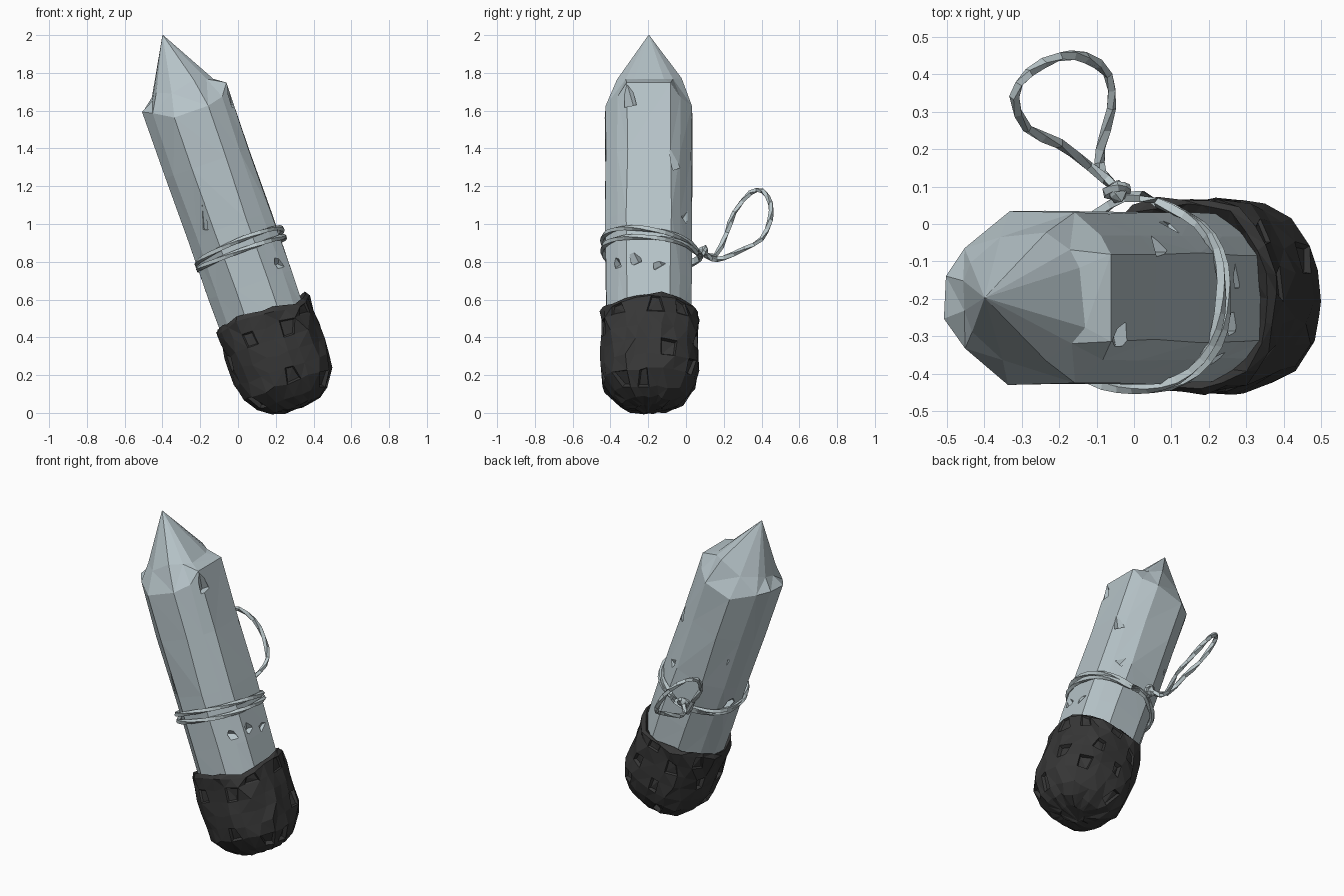
import bpy, bmesh, math, random
from mathutils import Matrix, Vector, Euler

if "Cube" in bpy.data.objects:
    bpy.data.objects.remove(bpy.data.objects["Cube"])

random.seed(7)
# leaning frame: local z runs along the crystal, local x to its right
TILT = Matrix.Rotation(math.radians(-19.3), 4, 'Y')
FRAME = Matrix.Translation((0, -0.197, 0)) @ TILT @ Matrix.Translation((0.285, 0, 0))


def material(name, rgb):
    m = bpy.data.materials.new(name)
    m.diffuse_color = (*rgb, 1)
    m.use_nodes = True
    m.node_tree.nodes["Principled BSDF"].inputs["Base Color"].default_value = m.diffuse_color
    return m


PALE = material("pale_crystal", (0.47, 0.55, 0.58))
CORD = material("pale_cord", (0.50, 0.58, 0.60))
DARK = material("dark_rock", (0.038, 0.038, 0.038))


def add_object(name, bm, mat):
    bmesh.ops.recalc_face_normals(bm, faces=bm.faces)
    me = bpy.data.meshes.new(name)
    bm.to_mesh(me)
    bm.free()
    me.materials.append(mat)
    ob = bpy.data.objects.new(name, me)
    bpy.context.collection.objects.link(ob)
    return ob


def loft(bm, rings):
    """Skin a stack of closed rings, capping both ends."""
    loops = [[bm.verts.new(p) for p in ring] for ring in rings]
    for a, b in zip(loops, loops[1:]):
        n = len(a)
        for i in range(n):
            bm.faces.new((a[i], a[(i + 1) % n], b[(i + 1) % n], b[i]))
    bm.faces.new(loops[0][::-1])
    bm.faces.new(loops[-1])


def squircle(angle, radius, power):
    c, s = math.cos(angle), math.sin(angle)
    k = radius * (abs(c) ** power + abs(s) ** power) ** (-1 / power)
    return c * k, s * k


def jit(a):
    return random.uniform(-a, a)


# crystal: faceted column, narrower facets on its left, with a two-stage point
half = [(0.235, 0.116), (0.187, 0.168), (0.10, 0.231),
        (-0.085, 0.231), (-0.189, 0.136), (-0.236, 0.055)]
section = half + [(x, -y) for x, y in reversed(half)]


def shoulder(x, y):
    """The point starts lower on the front and back than on the sides."""
    return 1.672 - 0.085 * max(0, min(1, (abs(y) - 0.115) / 0.07))


rings = []
for z, scale, wobble in [(0.38, 0.97, 0), (0.62, 0.98, .004), (0.95, 0.99, .005),
                         (1.3, 0.99, .005), (None, 1.0, .004), (1.728, 0.72, .008),
                         (2.02, 0.006, 0)]:
    rings.append([(x * scale + jit(wobble), y * scale + jit(wobble),
                   (z or shoulder(x, y)) + jit(wobble * 3 if scale < 0.8 else 0))
                  for x, y in section])
bm = bmesh.new()
loft(bm, rings)
bmesh.ops.triangulate(bm, faces=bm.faces)
crystal = add_object("crystal", bm, PALE)

# chips and cracks: jagged wedge cutters on the crystal's edges (place, size, turn)
chips = [((0.235, 0.13, 1.28), (.03, .05, .09), .3), ((0.235, -0.11, 1.62), (.03, .05, .08), .2),
         ((0.245, -0.09, 0.72), (.025, .04, .07), .4), ((0.245, 0.04, 0.67), (.02, .05, .04), .5),
         ((-0.09, -0.24, 1.14), (.025, .025, .18), .25), ((-0.13, -0.23, 0.93), (.02, .02, .12), -.5),
         ((0.19, -0.18, 0.70), (.05, .03, .05), .5), ((-0.18, 0.17, 1.1), (.04, .03, .09), .3),
         ((0.14, 0.22, 1.0), (.05, .025, .08), -.4), ((-0.225, -0.1, 1.5), (.02, .04, .09), .3),
         ((-0.235, 0.08, 0.87), (.02, .05, .06), -.4)]
bm = bmesh.new()
for place, size, turn in chips:
    m = (Matrix.Translation(place) @ Euler((turn, turn, 0)).to_matrix().to_4x4()
         @ Matrix.Diagonal((*size, 1)))
    bmesh.ops.create_cone(bm, cap_ends=True, segments=5, radius1=0.9, radius2=0.05,
                          depth=2, matrix=m)
cutter = add_object("chip_cutter", bm, PALE)
cutter.hide_render = True
cut = crystal.modifiers.new("chips", 'BOOLEAN')
cut.operation, cut.object, cut.solver = 'DIFFERENCE', cutter, 'EXACT'
bpy.context.view_layer.update()
chipped = bpy.data.meshes.new_from_object(
    crystal.evaluated_get(bpy.context.evaluated_depsgraph_get()))
crystal.modifiers.clear()
crystal.data = chipped
bpy.data.objects.remove(cutter)
crystal.matrix_world = FRAME

# rock base: lumpy rounded cup with an uneven rim
SEG = 24
profile = [(-0.080, 0.07), (-0.06, 0.14), (-0.02, 0.197), (0.06, 0.248), (0.14, 0.262),
           (0.22, 0.264), (0.30, 0.262), (0.38, 0.260), (0.445, 0.262), (0.466, 0.246),
           (0.43, 0.21)]
rings = []
for z, r in profile:
    ring = []
    for i in range(SEG):
        a = 2 * math.pi * (i + jit(0.25)) / SEG
        x, y = squircle(a, r + jit(0.009), 2.45)
        dip = 0.015 * math.sin(3 * a + 1) if z > 0.42 else 0
        ring.append((x + 0.012, y + 0.004, z + dip + jit(0.009)))
    rings.append(ring)
bm = bmesh.new()
loft(bm, rings)
bmesh.ops.recalc_face_normals(bm, faces=bm.faces)

# pits: inset scattered faces and sink them
walls = [f for f in bm.faces if len(f.verts) == 4
         and -0.03 < f.calc_center_median().z < 0.42
         and f.calc_center_median().xy.length > 0.2]
random.shuffle(walls)
used, pits = set(), []
for f in walls:
    if not set(f.verts) & used and len(pits) < 20:
        pits.append(f)
        used |= set(f.verts)
for f in pits:
    n = f.normal.copy()
    low = f.calc_center_median().z < 0.33
    bmesh.ops.inset_individual(bm, faces=[f], thickness=0.010)
    for v in f.verts:
        v.co -= n * (random.uniform(0.014, 0.026) if low else 0.010)
bmesh.ops.triangulate(bm, faces=bm.faces)
rock = add_object("rock_base", bm, DARK)
rock.matrix_world = FRAME


def cord(name, points, radius=0.0145, closed=False, twist=0.6):
    """Twisted square cord swept along a path."""
    cu = bpy.data.curves.new(name + "_path", 'CURVE')
    cu.dimensions = '3D'
    cu.bevel_depth, cu.bevel_resolution, cu.use_fill_caps = radius, 0, True
    sp = cu.splines.new('POLY')
    sp.points.add(len(points) - 1)
    sp.use_cyclic_u, sp.use_smooth = closed, False
    for i, (sp_pt, p) in enumerate(zip(sp.points, points)):
        sp_pt.co = (*p, 1)
        sp_pt.tilt = i * twist
        sp_pt.radius = 1 + jit(0.12)
    tmp = bpy.data.objects.new(name + "_path", cu)
    bpy.context.collection.objects.link(tmp)
    bpy.context.view_layer.update()
    me = bpy.data.meshes.new_from_object(
        tmp.evaluated_get(bpy.context.evaluated_depsgraph_get()))
    bpy.data.objects.remove(tmp)
    me.materials.clear()
    me.materials.append(CORD)
    me.shade_flat()
    ob = bpy.data.objects.new(name, me)
    bpy.context.collection.objects.link(ob)


def smooth_path(pts, steps):
    """Catmull-Rom resampling of an open path."""
    p = [Vector(q) for q in pts]
    p = [p[0]] + p + [p[-1]]
    out = []
    for a, b, c, d in zip(p, p[1:], p[2:], p[3:]):
        for k in range(steps):
            t = k / steps
            out.append(0.5 * (2 * b + (c - a) * t + (2 * a - 5 * b + 4 * c - d) * t * t
                              + (3 * b - a - 3 * c + d) * t ** 3))
    return out + [p[-1]]


# two cord wraps around the crystal, drawn together at the knot on the back
for name, base, front, side in [("lower_wrap", 0.790, 0.016, 0.006),
                                ("upper_wrap", 0.825, 0.035, 0.016)]:
    path = []
    for i in range(36):
        a = math.pi / 2 + 2 * math.pi * i / 36
        x, y = squircle(a, 0.244 + 0.03 * max(0, math.sin(a - 0.1)) ** 24, 2.35)
        path.append(FRAME @ Vector((x + 0.012, y, base - front * math.sin(a)
                                    + side * math.cos(a))))
    cord(name, path, radius=0.014, closed=True, twist=math.pi / 12)

# hanging loop behind the crystal
loop = [(-0.04, 0.09, 0.85), (-0.085, 0.135, 0.815), (-0.09, 0.2, 0.82), (-0.06, 0.31, 0.87),
        (-0.07, 0.40, 0.92), (-0.13, 0.445, 1.02), (-0.20, 0.447, 1.11), (-0.28, 0.405, 1.175),
        (-0.32, 0.34, 1.165), (-0.285, 0.255, 1.06), (-0.20, 0.215, 0.95),
        (-0.12, 0.155, 0.83), (-0.04, 0.09, 0.85)]
cord("hanging_loop", smooth_path(loop, 2), radius=0.0140)

# knot: small lump with a turn of cord round it
bm = bmesh.new()
bmesh.ops.create_icosphere(bm, subdivisions=1, radius=0.032,
                           matrix=Matrix.Translation((-0.045, 0.085, 0.85)))
for v in bm.verts:
    v.co += Vector((jit(.006), jit(.006), jit(.006)))
add_object("knot", bm, CORD)
turn = Euler((1.1, 0.4, 0)).to_matrix()
cord("knot_turn", [Vector((-0.045, 0.088, 0.85)) + turn @ Vector(
    (0.029 * math.cos(i * math.pi / 5), 0.029 * math.sin(i * math.pi / 5), 0))
    for i in range(10)], radius=0.013, closed=True, twist=math.pi / 10)
